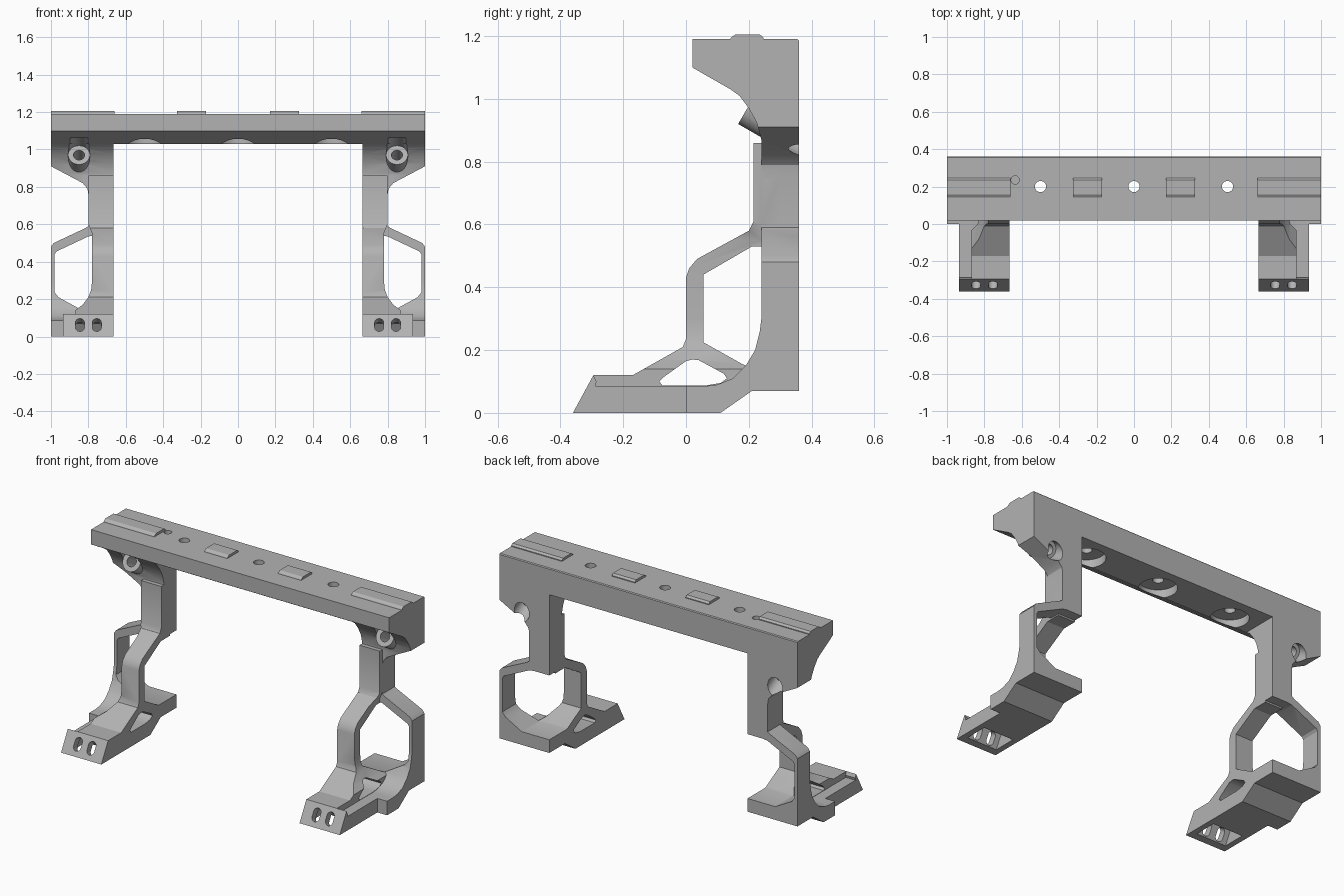
import bpy, bmesh, math
from mathutils import Vector

if "Cube" in bpy.data.objects:
    bpy.data.objects.remove(bpy.data.objects["Cube"])

grey = bpy.data.materials.new("machined grey")
grey.use_nodes = True
grey.diffuse_color = (0.45, 0.45, 0.45, 1)
grey.node_tree.nodes["Principled BSDF"].inputs["Base Color"].default_value = grey.diffuse_color


def extrude(name, loop, vec):
    """Solid made by sweeping a closed 3D loop along a vector."""
    bm = bmesh.new()
    face = bm.faces.new([bm.verts.new(p) for p in loop])
    new = bmesh.ops.extrude_face_region(bm, geom=[face])["geom"]
    bmesh.ops.translate(bm, vec=vec, verts=[v for v in new if isinstance(v, bmesh.types.BMVert)])
    bmesh.ops.recalc_face_normals(bm, faces=bm.faces)
    mesh = bpy.data.meshes.new(name)
    bm.to_mesh(mesh)
    bm.free()
    mesh.materials.append(grey)
    obj = bpy.data.objects.new(name, mesh)
    bpy.context.collection.objects.link(obj)
    return obj


def side(name, pts, x0, x1):
    return extrude(name, [(x0, y, z) for y, z in pts], Vector((x1 - x0, 0, 0)))


def front(name, pts, y0, y1):
    return extrude(name, [(x, y0, z) for x, z in pts], Vector((0, y1 - y0, 0)))


def rod(name, a, b, r, stretch=0):
    """Cylinder from a to b, optionally stretched to a slot."""
    a, b = Vector(a), Vector(b)
    u = Vector((1, 0, 0))
    v = (b - a).normalized().cross(u)
    loop = []
    for i in range(32):
        t = 2 * math.pi * (i + 0.5) / 32
        s = math.sin(t)
        loop.append(a + u * r * math.cos(t) + v * (r * s + math.copysign(stretch, s)))
    return extrude(name, loop, b - a)


def combine(obj, other, op="DIFFERENCE"):
    mod = obj.modifiers.new("cut", "BOOLEAN")
    mod.operation, mod.solver, mod.object = op, "EXACT", other
    bpy.context.view_layer.update()
    deps = bpy.context.evaluated_depsgraph_get()
    mesh = bpy.data.meshes.new_from_object(obj.evaluated_get(deps))
    obj.modifiers.clear()
    obj.data = mesh
    bpy.data.objects.remove(other)


def finish(obj, mirror=False):
    if mirror:
        obj.modifiers.new("mirror", "MIRROR").use_mirror_merge = False
    bpy.ops.object.select_all(action="DESELECT")
    obj.select_set(True)
    bpy.context.view_layer.objects.active = obj
    bpy.ops.object.shade_smooth_by_angle(angle=math.radians(28))


# Tilted fastener axis shared by the bosses, grooves and holes
axis = Vector((0, 0.866, -0.5))
boss_face = Vector((0.85, 0.195, 0.97))

# Top beam
beam = side("top_beam", [(0.02, 1.10), (0.02, 1.19), (0.355, 1.19), (0.36, 1.185),
                         (0.36, 1.03), (0.142, 1.03)], -1, 1)
for x in (-0.5, 0, 0.5):
    combine(beam, rod("bore", (x, 0.2, 0.9), (x, 0.2, 1.08), 0.105))
    combine(beam, rod("hole", (x, 0.2, 1.0), (x, 0.2, 1.3), 0.03))
combine(beam, rod("blind_hole", (-0.635, 0.235, 1.14), (-0.635, 0.235, 1.3), 0.022))
for sx in (-1, 1):
    p = Vector((sx * boss_face.x, boss_face.y, boss_face.z))
    combine(beam, rod("groove", p - axis * 0.14, p + axis * 0.02, 0.055))
finish(beam)

# Raised rail pads on the beam
rail = [(0.14, 1.188), (0.143, 1.195), (0.158, 1.205), (0.235, 1.205), (0.247, 1.195), (0.247, 1.188)]
for name, x0, x1 in (("end_pad", 0.66, 1), ("middle_pad", 0.17, 0.325)):
    finish(side(name, rail, x0, x1), True)

# Rear frame: post, outer arm and base, shaped from front and side
leg = front("leg", [(0.665, 0), (0.665, 1.03), (1, 1.03), (1, 0.91), (0.83, 0.82), (0.805, 0.79),
                    (0.80, 0.76), (0.80, 0.59), (0.815, 0.58), (0.985, 0.50), (1, 0.48), (1, 0)], -0.1, 0.36)
side_shape = [(0.36, 0.07), (0.36, 1.03), (0.142, 1.03), (0.17, 1.01), (0.20, 0.97), (0.225, 0.925),
              (0.24, 0.87), (0.24, 0.30), (0.235, 0.26), (0.22, 0.20), (0.19, 0.15), (0.15, 0.11),
              (0.10, 0.09), (0.06, 0.085), (0, 0.085), (0, 0), (0.11, 0), (0.21, 0.07)]
combine(leg, side("shape", side_shape, 0.5, 1.2), "INTERSECT")
window = [(0.5, 0.15), (0.85, 0.15), (0.96, 0.21), (0.98, 0.235), (0.98, 0.44),
          (0.97, 0.455), (0.80, 0.535), (0.77, 0.54), (0.5, 0.54)]
combine(leg, front("window", window, 0.13, 0.5))

# Forward strut with its gusset
strut = side("strut", [(-0.36, 0), (-0.295, 0.12), (-0.17, 0.12), (-0.01, 0.21), (0, 0.235), (0, 0.43),
                       (0.01, 0.46), (0.035, 0.49), (0.20, 0.58), (0.215, 0.61), (0.215, 0.86),
                       (0.30, 0.86), (0.30, 0.53), (0.21, 0.53), (0.055, 0.44), (0.055, 0.225),
                       (0.18, 0.155), (0.22, 0.14), (0.22, 0.08), (0.11, 0.0)], 0.6, 0.95)
combine(strut, front("shape", [(0.665, -0.1), (0.87, -0.1), (0.87, 0.14), (0.83, 0.17), (0.80, 0.21),
                               (0.785, 0.25), (0.78, 0.30), (0.78, 0.55), (0.80, 0.60), (0.80, 0.95),
                               (0.665, 0.95)], -0.5, 0.5), "INTERSECT")
combine(strut, side("window", [(-0.085, 0.10), (-0.07, 0.115), (0.0, 0.165), (0.02, 0.17), (0.04, 0.168),
                               (0.12, 0.125), (0.13, 0.11), (0.11, 0.095), (0.06, 0.087),
                               (-0.075, 0.087)], 0.5, 1.2))
combine(leg, strut, "UNION")

# Foot slab and its raised toe plate
slab = side("slab", [(-0.36, 0), (-0.314, 0.085), (0.05, 0.085), (0.05, 0)], 0.665, 0.935)
combine(leg, slab, "UNION")
toe = side("toe", [(-0.36, 0), (-0.295, 0.12), (-0.285, 0.10), (-0.29, 0.08), (-0.29, 0)], 0.665, 0.935)
combine(leg, toe, "UNION")
pocket = [(-0.322, -0.02), (-0.27, 0.08), (-0.22, 0.07), (-0.16, -0.02)]
combine(leg, side("pocket", pocket, 0.70, 0.90))
for x in (0.755, 0.845):
    c = Vector((x, -0.327, 0.062))
    combine(leg, rod("slot", c - axis * 0.1, c + axis * 0.09, 0.024, 0.015))

# Tilted fastener boss, bored through to the back
combine(leg, rod("groove", boss_face - axis * 0.14, boss_face, 0.058))
combine(leg, rod("boss", boss_face, boss_face + axis * 0.1, 0.058), "UNION")
combine(leg, rod("bore", boss_face - axis * 0.1, boss_face + axis * 0.3, 0.03))
combine(leg, rod("counterbore", boss_face + axis * 0.12, boss_face + axis * 0.35, 0.05))
leg.name = "leg_pair"
finish(leg, True)
